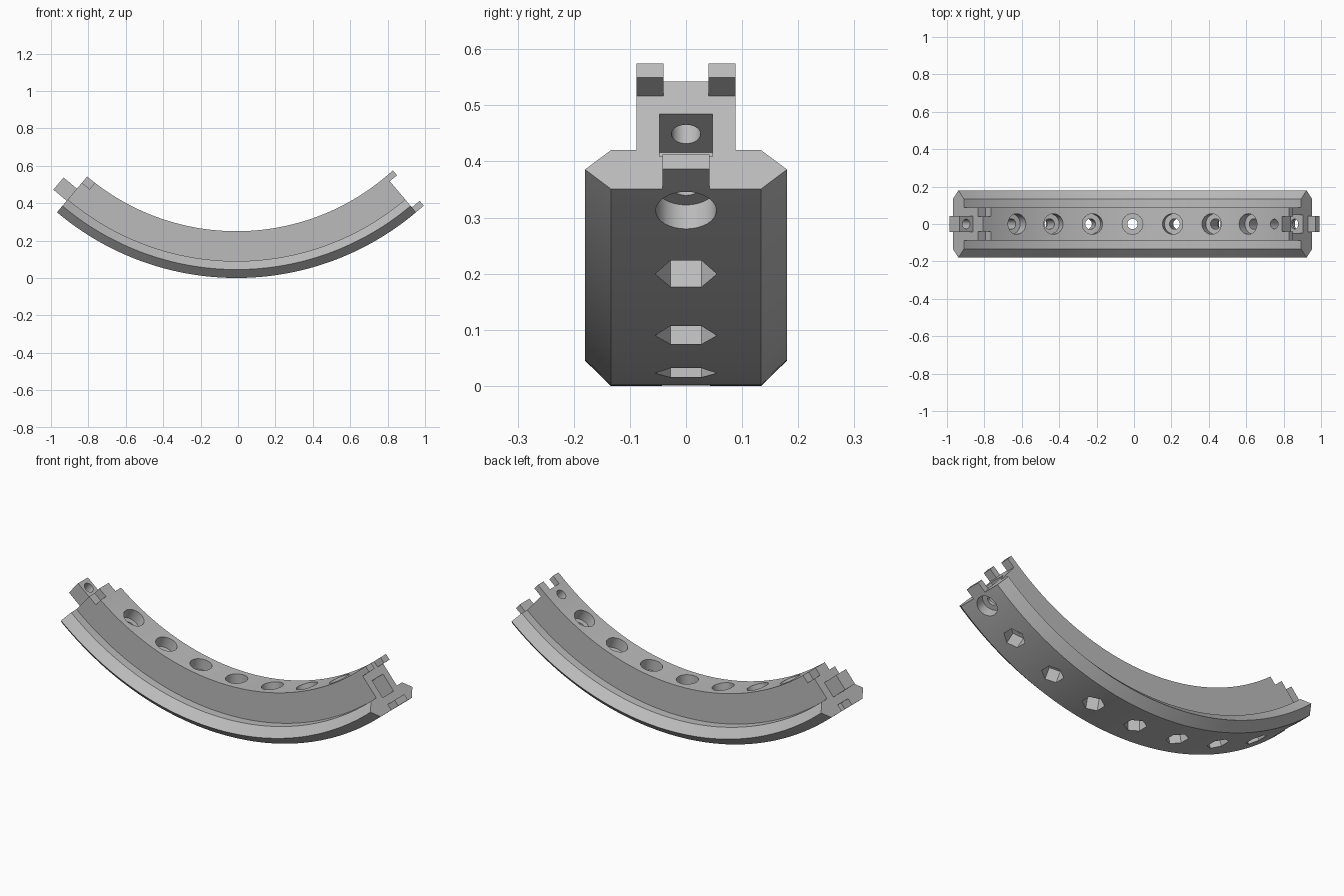
import bpy, bmesh
from math import sin, cos, pi, radians
from mathutils import Matrix, Vector

old = bpy.data.objects.get("Cube")
if old:
    bpy.data.objects.remove(old, do_unlink=True)

R = 1.487                # outer radius of the arc
DEPTH = 0.25             # radial depth of the section
HALF = radians(40.2)     # half of the swept angle
CENTRE = Vector((-0.008, 0, R))

grey = bpy.data.materials.new("mid_grey")
grey.use_nodes = True
colour = (0.5, 0.5, 0.5, 1)
grey.diffuse_color = colour
grey.node_tree.nodes["Principled BSDF"].inputs["Base Color"].default_value = colour


def frame(angle):
    """Local axes on the outer arc: x along it, y across, z towards its centre."""
    return (Matrix.Translation(CENTRE) @ Matrix.Rotation(-angle, 4, 'Y')
            @ Matrix.Translation((0, 0, -R)))


def finish(name, bm):
    bmesh.ops.recalc_face_normals(bm, faces=bm.faces)
    mesh = bpy.data.meshes.new(name)
    bm.to_mesh(mesh)
    bm.free()
    mesh.materials.append(grey)
    obj = bpy.data.objects.new(name, mesh)
    bpy.context.collection.objects.link(obj)
    return obj


def prism(name, outline, z0, z1, matrix):
    bm = bmesh.new()
    low, high = [[bm.verts.new(matrix @ Vector((x, y, z))) for x, y in outline]
                 for z in (z0, z1)]
    bm.faces.new(low)
    bm.faces.new(high)
    for i in range(len(low)):
        j = (i + 1) % len(low)
        bm.faces.new((low[i], low[j], high[j], high[i]))
    return finish(name, bm)


def box(name, xs, ys, zs, matrix):
    (x0, x1), (y0, y1) = xs, ys
    return prism(name, [(x0, y0), (x1, y0), (x1, y1), (x0, y1)], *zs, matrix)


def cylinder(name, radius, zs, matrix, x=0, sides=32):
    outline = [(x + radius * sin(2 * pi * i / sides), radius * cos(2 * pi * i / sides))
               for i in range(sides)]
    return prism(name, outline, *zs, matrix)


def cut(obj, cutters):
    bpy.ops.object.select_all(action='DESELECT')
    bpy.context.view_layer.objects.active = obj
    obj.select_set(True)
    for cutter in cutters:
        cutter.hide_render = True
        mod = obj.modifiers.new("cut", 'BOOLEAN')
        mod.operation = 'DIFFERENCE'
        mod.solver = 'EXACT'
        mod.object = cutter
        bpy.ops.object.modifier_apply(modifier=mod.name)
        bpy.data.objects.remove(cutter, do_unlink=True)
    bpy.ops.object.shade_smooth_by_angle(angle=radians(25))


# Curved rail: chamfered flange with a narrower web, swept along the arc
side = [(0.134, 0), (0.18, 0.045), (0.134, 0.09), (0.088, 0.09), (0.088, DEPTH)]
section = side + [(-y, z) for y, z in reversed(side)]
STEPS = 64
bm = bmesh.new()
rings = []
for s in range(STEPS + 1):
    m = frame(HALF * (2 * s / STEPS - 1))
    rings.append([bm.verts.new(m @ Vector((0, y, z))) for y, z in section])
for a, b in zip(rings, rings[1:]):
    for i in range(len(section)):
        j = (i + 1) % len(section)
        bm.faces.new((a[i], a[j], b[j], b[i]))
bm.faces.new(rings[0])
bm.faces.new(rings[-1])
rail = finish("curved_rail", bm)

left_end, right_end = frame(HALF), frame(-HALF)
cutters = []

# Bolt holes: round recess on the inside, hexagonal nut pocket on the outside
for k in range(-3, 4):
    m = frame(radians(10 * k))
    cutters += [
        cylinder("bolt_bore", 0.028, (-0.05, DEPTH + 0.05), m),
        cylinder("head_recess", 0.055, (DEPTH - 0.06, DEPTH + 0.05), m),
        cylinder("nut_pocket", 0.055, (-0.05, 0.075), m, sides=6),
    ]

# Joint socket and its locking screw hole
joint = frame(radians(37.8))
cutters += [
    box("joint_socket", (-0.105, 0.05), (-0.047, 0.047), (0.075, 0.174), left_end),
    cylinder("screw_bore", 0.026, (-0.05, DEPTH + 0.05), joint),
    cylinder("screw_recess", 0.054, (-0.05, 0.055), joint),
]

# Seats on the opposite end for the prongs and the tongue
for s in (-1, 1):
    cutters.append(box("prong_seat", (-0.05, 0.053), sorted((s * 0.04, s * 0.12)),
                       (DEPTH - 0.043, DEPTH + 0.05), right_end))
cutters.append(box("tongue_seat", (-0.05, 0.055), (-0.044, 0.044), (-0.05, 0.037),
                   right_end))
cut(rail, cutters)

# Tongue and pair of prongs beside the socket
box("tongue", (-0.002, 0.054), (-0.042, 0.042), (0, 0.034), left_end)
for s, label in ((-1, "front"), (1, "back")):
    box(label + "_prong", (-0.002, 0.05), sorted((s * 0.04, s * 0.088)),
        (DEPTH - 0.033, DEPTH), left_end)

# Tenon with its screw hole
tenon = box("tenon", (-0.093, 0.002), (-0.042, 0.042), (0.08, 0.165), right_end)
cut(tenon, [cylinder("tenon_bore", 0.026, (0, DEPTH), right_end, x=-0.047)])
